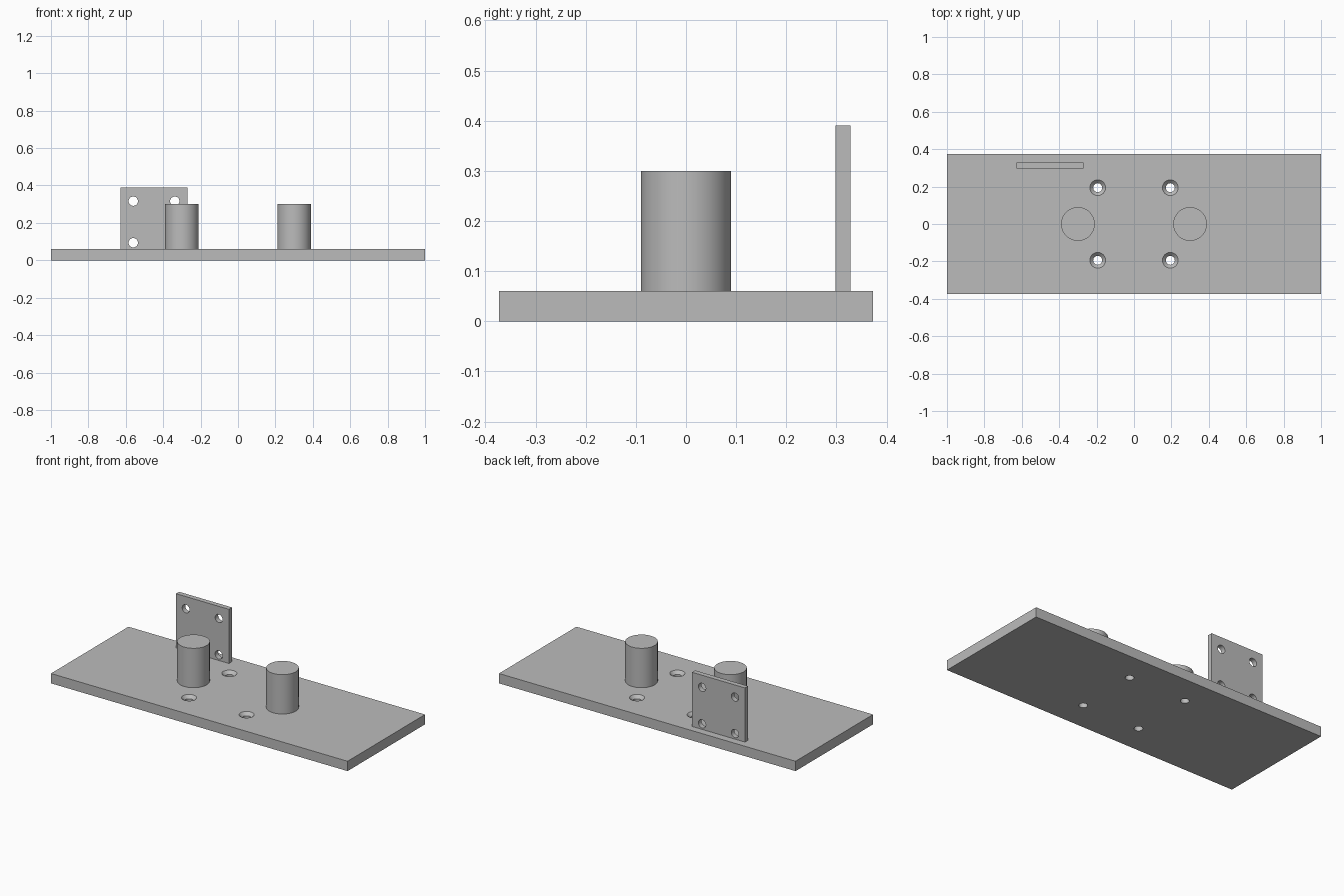
import bpy, math

if "Cube" in bpy.data.objects:
    bpy.data.objects.remove(bpy.data.objects["Cube"], do_unlink=True)

grey = bpy.data.materials.new("plain grey")
grey.use_nodes = True
colour = (0.5, 0.5, 0.5, 1)
grey.diffuse_color = colour
grey.node_tree.nodes["Principled BSDF"].inputs["Base Color"].default_value = colour


def finish(name):
    ob = bpy.context.object
    ob.name = name
    ob.data.materials.append(grey)
    return ob


def box(name, low, high):
    centre = [(a + b) / 2 for a, b in zip(low, high)]
    bpy.ops.mesh.primitive_cube_add(size=1, location=centre)
    ob = finish(name)
    ob.scale = [b - a for a, b in zip(low, high)]
    bpy.ops.object.transform_apply(location=False, rotation=False, scale=True)
    return ob


def rod(name, location, bottom, top, depth, tilt=0):
    bpy.ops.mesh.primitive_cone_add(vertices=48, radius1=bottom, radius2=top, depth=depth,
                                    location=location, rotation=(tilt, 0, 0))
    return finish(name)


def cut(target, cutter):
    mod = target.modifiers.new("hole", "BOOLEAN")
    mod.operation = "DIFFERENCE"
    mod.solver = "EXACT"
    mod.object = cutter
    bpy.context.view_layer.objects.active = target
    bpy.ops.object.modifier_apply(modifier=mod.name)
    bpy.data.objects.remove(cutter, do_unlink=True)


def smooth(ob):
    bpy.ops.object.select_all(action="DESELECT")
    ob.select_set(True)
    bpy.context.view_layer.objects.active = ob
    bpy.ops.object.shade_smooth_by_angle(angle=math.radians(30))


# Base slab with four countersunk screw holes
thick = 0.06
base = box("base_plate", (-1, -0.373, 0), (1, 0.373, thick))
for x in (-0.194, 0.194):
    for y in (-0.194, 0.194):
        cut(base, rod("screw_hole", (x, y, 0.03), 0.024, 0.024, 0.2))
        # The cone keeps its slope a little above the surface
        cut(base, rod("countersink", (x, y, thick - 0.005), 0.022, 0.052, 0.03))
smooth(base)

# Upright mounting tab with four through holes
tab = box("upright_tab", (-0.627, 0.298, thick), (-0.27, 0.328, 0.39))
for x in (-0.56, -0.338):
    for z in (0.094, 0.316):
        cut(tab, rod("tab_hole", (x, 0.313, z), 0.025, 0.025, 0.1, math.pi / 2))
smooth(tab)

# Two round posts
for side, x in (("right", -0.3), ("left", 0.3)):
    smooth(rod(side + "_post", (x, 0, 0.18), 0.09, 0.09, 0.24))
